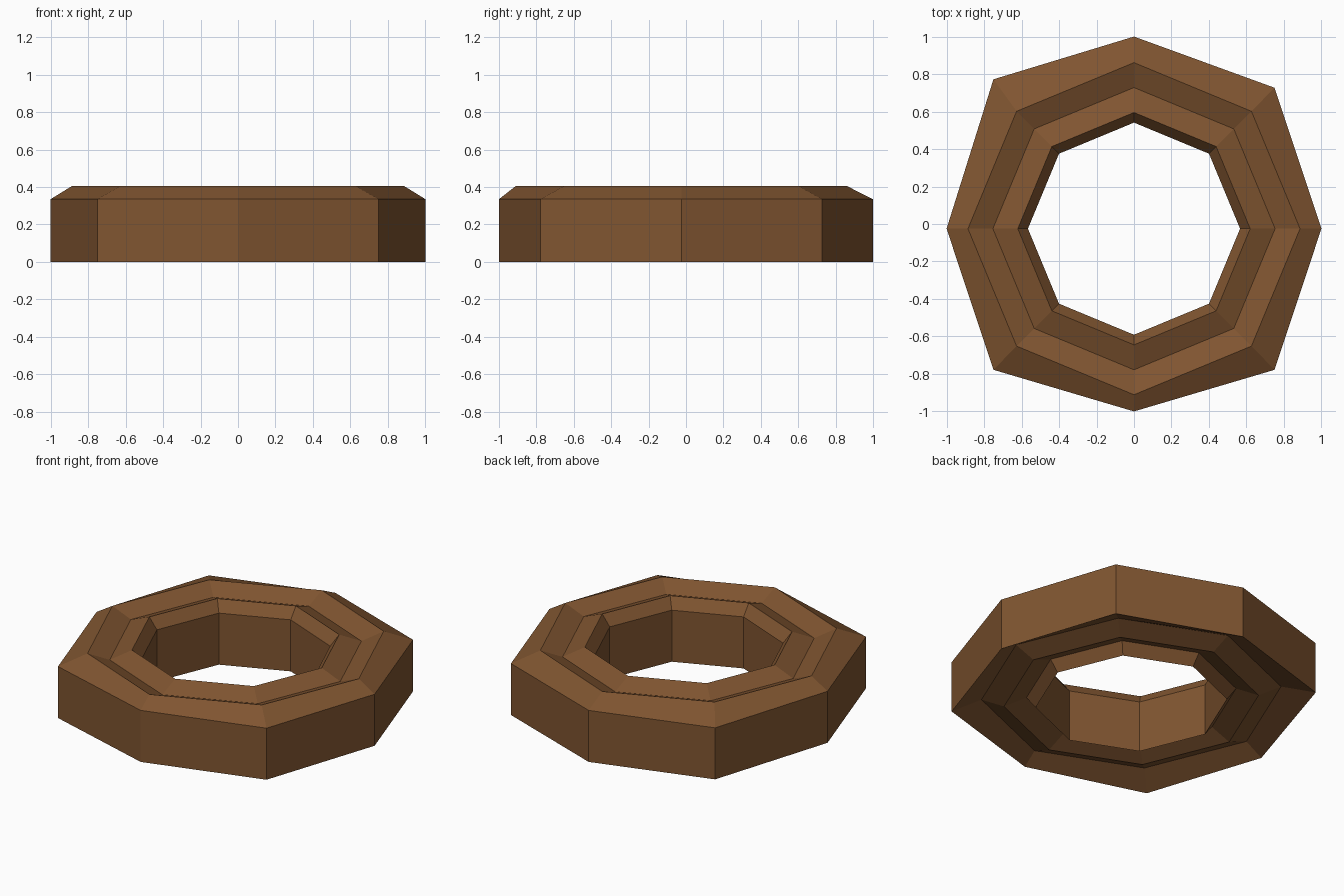
import bpy, bmesh, math
from mathutils import Vector

if "Cube" in bpy.data.objects:
    bpy.data.objects.remove(bpy.data.objects["Cube"])

SIDES = 8
CENTRE_Y = -0.025

wood = bpy.data.materials.new("brown")
wood.diffuse_color = (0.216, 0.091, 0.030, 1)
wood.use_nodes = True
wood.node_tree.nodes["Principled BSDF"].inputs["Base Color"].default_value = wood.diffuse_color

# Outer rim corners, counter-clockwise from +x (slightly irregular)
RIM = [(1, -0.025), (0.75, 0.727), (0, 1), (-0.75, 0.772),
       (-1, -0.025), (-0.75, -0.778), (0, -1), (0.75, -0.778)]

# Ring cross-section inside the rim: radius and height, with a groove on top;
# the underside repeats the top profile lower down
TOP = [(0.886, 0.405), (0.753, 0.352), (0.62, 0.405), (0.566, 0.335)]
DROP = 0.335


def ring(bm, radius, z):
    verts = []
    for i in range(SIDES):
        a = 2 * math.pi * i / SIDES
        verts.append(bm.verts.new((radius * math.cos(a),
                                   CENTRE_Y + radius * math.sin(a), z)))
    return verts


def rim(bm, z):
    return [bm.verts.new((x, y, z)) for x, y in RIM]


bm = bmesh.new()
loops = [rim(bm, DROP)] + [ring(bm, r, z) for r, z in TOP]
loops += [ring(bm, r, z - DROP) for r, z in reversed(TOP)] + [rim(bm, 0)]

# Bridge neighbouring loops all the way round the cross-section
for k, a in enumerate(loops):
    b = loops[(k + 1) % len(loops)]
    for i in range(SIDES):
        j = (i + 1) % SIDES
        bm.faces.new((a[i], a[j], b[j], b[i]))
bmesh.ops.recalc_face_normals(bm, faces=bm.faces)

mesh = bpy.data.meshes.new("octagonal_ring")
bm.to_mesh(mesh)
bm.free()
mesh.materials.append(wood)
obj = bpy.data.objects.new("octagonal_ring", mesh)
bpy.context.collection.objects.link(obj)
